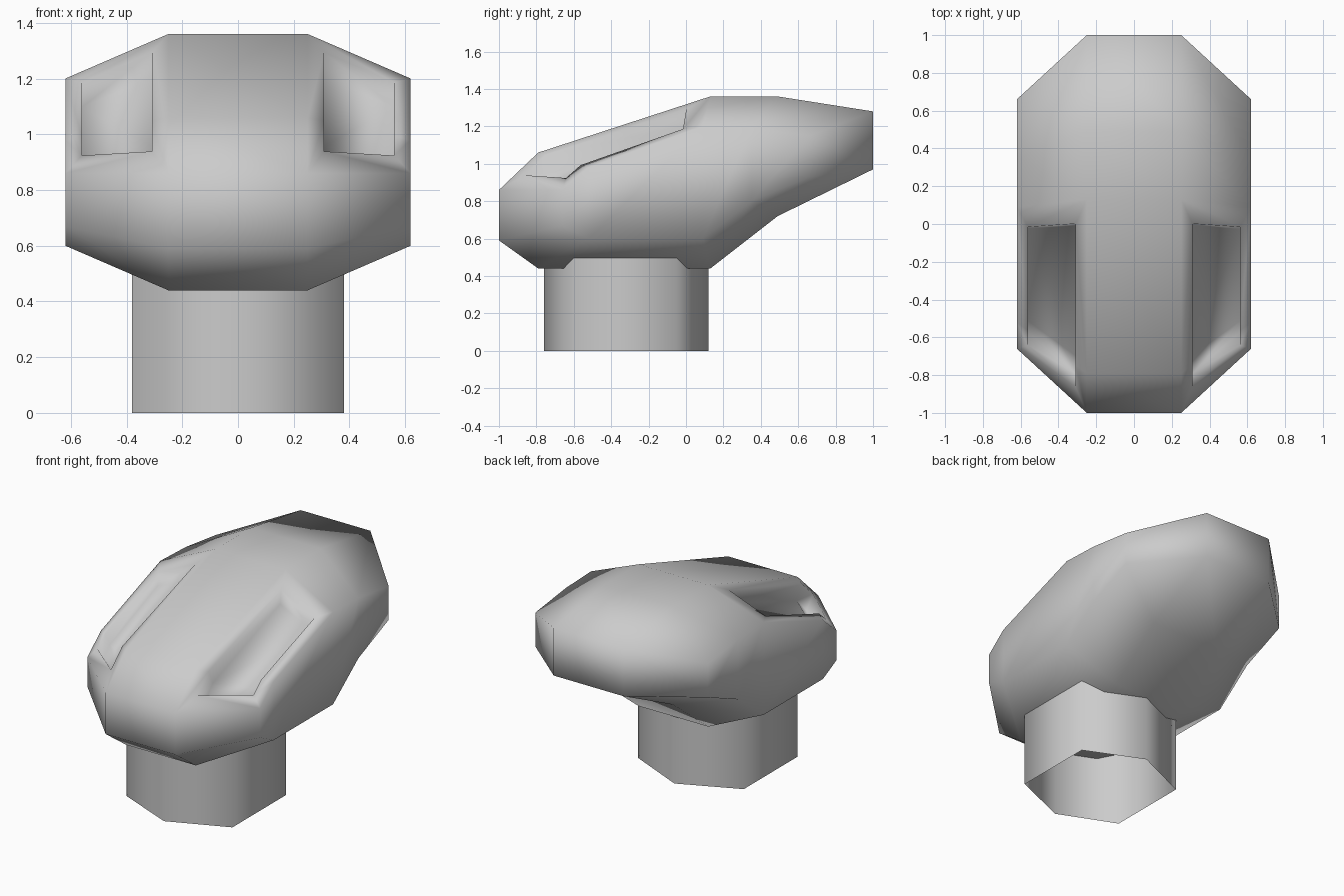
import bpy, bmesh
from mathutils import Vector

if "Cube" in bpy.data.objects:
    bpy.data.objects.remove(bpy.data.objects["Cube"])

def finish(bm, name):
    bmesh.ops.recalc_face_normals(bm, faces=bm.faces)
    for f in bm.faces:
        f.smooth = True
    me = bpy.data.meshes.new(name)
    bm.to_mesh(me)
    bm.free()
    ob = bpy.data.objects.new(name, me)
    bpy.context.collection.objects.link(ob)
    return ob

# Head stations, front to back: (y, top z, bottom z)
MID = [(-1, .86, .59), (-.79, 1.06, .44), (.13, 1.36, .44), (.49, 1.36, .72), (1, 1.28, .97)]
SIDE = [(-.66, .86, .67), (-.52, .98, .60), (.09, 1.2, .60), (.35, 1.19, .80), (.66, 1.15, .93)]
XM, XS = .25, .62

bm = bmesh.new()
rings = []
for (ym, tm, bmz), (ys, ts, bs) in zip(MID, SIDE):
    right = [(XM, ym, bmz), (XS, ys, bs), (XS, ys, ts), (XM, ym, tm)]
    left = [(-x, y, z) for x, y, z in reversed(right)]
    rings.append([bm.verts.new(p) for p in right + left])

# Skin between stations, leaving the two eye areas open
for i in range(4):
    for j in range(8):
        if i < 2 and j in (2, 4):
            continue
        k = (j + 1) % 8
        bm.faces.new((rings[i][j], rings[i][k], rings[i + 1][k], rings[i + 1][j]))

# Blunt front and back ends, three panels each
for r in (rings[0], rings[-1]):
    for quad in ((0, 1, 2, 3), (0, 3, 4, 7), (4, 5, 6, 7)):
        bm.faces.new([r[q] for q in quad])

# Eye sockets: border, walls and sunken floor
def bridge(a, b):
    n = len(a)
    for i in range(n):
        bm.faces.new((a[i], a[(i + 1) % n], b[(i + 1) % n], b[i]))

for inner, outer in ((3, 2), (4, 5)):
    def on_skin(u, v):
        i = min(int(v), 1)
        t = v - i
        a = rings[i][inner].co.lerp(rings[i][outer].co, u)
        b = rings[i + 1][inner].co.lerp(rings[i + 1][outer].co, u)
        return a.lerp(b, t)
    edge = [rings[i][inner] for i in (0, 1, 2)] + [rings[i][outer] for i in (2, 1, 0)]
    uv = [(.16, .42), (.16, 1), (.16, 1.86), (.84, 1.83), (.84, 1), (.84, .48)]
    rim = [bm.verts.new(on_skin(u, v)) for u, v in uv]
    sink = [(0, .07, -.08), (0, .05, -.09), (0, -.01, -.09)]
    floor = [bm.verts.new(r.co + Vector(s)) for r, s in zip(rim, sink + sink[::-1])]
    bridge(edge, rim)
    bridge(rim, floor)
    bm.faces.new((floor[0], floor[1], floor[4], floor[5]))
    bm.faces.new((floor[1], floor[2], floor[3], floor[4]))
finish(bm, "head")

# Neck: open six-sided tube
bm = bmesh.new()
plan = [(0, -.76), (.38, -.60), (.38, -.05), (0, .12), (-.38, -.05), (-.38, -.60)]
low, high = ([bm.verts.new((x, y, z)) for x, y in plan] for z in (0, .5))
bridge(low, high)
finish(bm, "neck")
